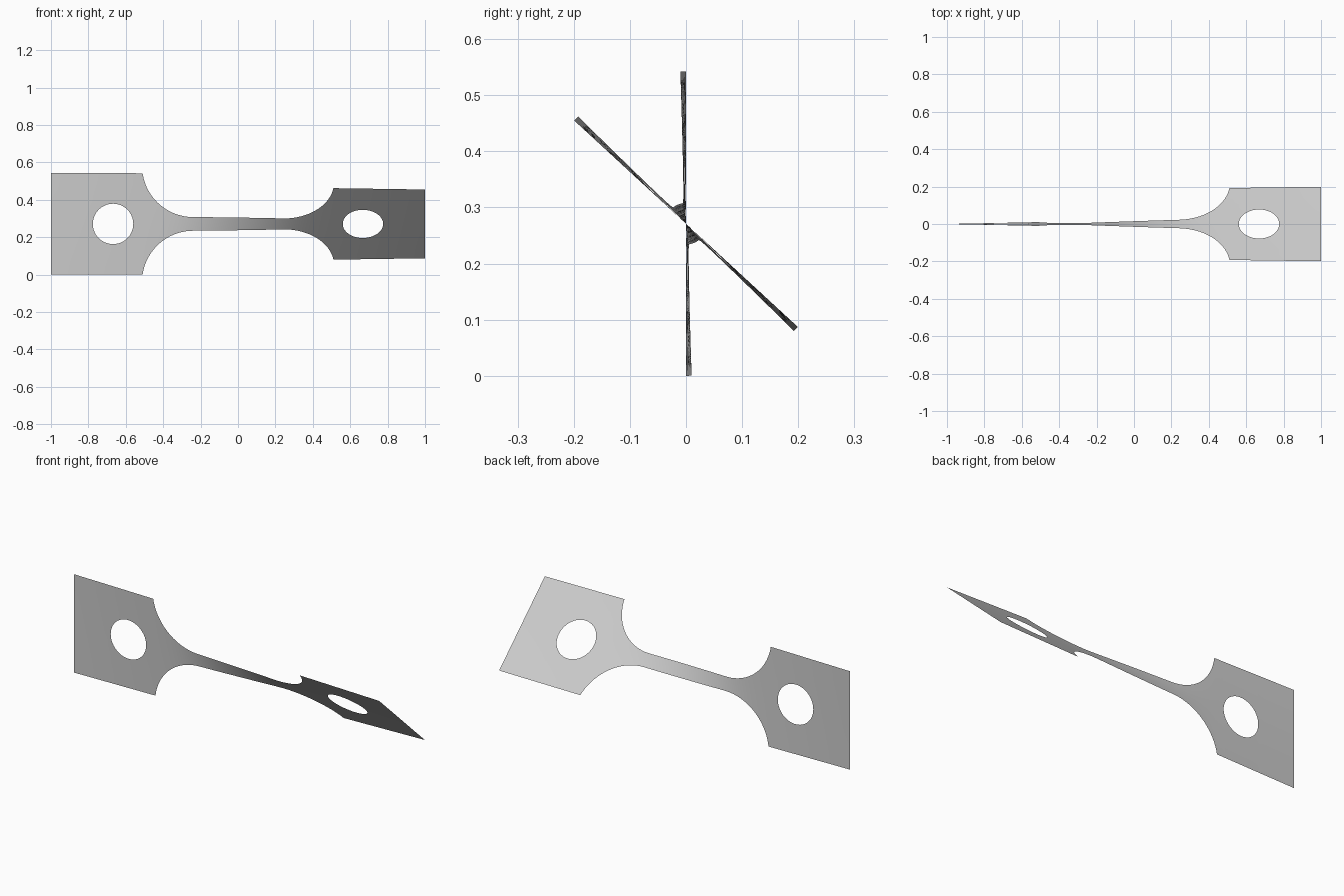
import bpy, bmesh, math

cube = bpy.data.objects.get("Cube")
if cube:
    bpy.data.objects.remove(cube, do_unlink=True)

# Main dimensions of the thin twisted test strip
HEAD = 0.271                      # half height of the wide ends
STEM = 0.037                      # half height of the narrow middle
FILLET_X, CORNER_X = 0.24, 0.51   # where the curved shoulder starts and ends
HOLE_X, HOLE_R = 0.668, 0.108
TWIST = math.radians(47.3)
RISE, RUN = HEAD - STEM, CORNER_X - FILLET_X
RADIUS = (RUN ** 2 + RISE ** 2) / (2 * RISE)


def half_height(x):
    """Outer edge of the strip."""
    x = abs(x)
    if x <= FILLET_X:
        return STEM
    if x >= CORNER_X:
        return HEAD
    return STEM + RADIUS - math.sqrt(RADIUS ** 2 - (x - FILLET_X) ** 2)


def gap(x):
    """Half height of the round hole."""
    return math.sqrt(max(0, HOLE_R ** 2 - (abs(x) - HOLE_X) ** 2))


def spread(a, b, n):
    return [a + (b - a) * i / n for i in range(n)]


# Cross-section positions, closer together on the curves
sweep = math.asin(RUN / RADIUS)
half = spread(0, FILLET_X, 16)
half += [FILLET_X + RADIUS * math.sin(t) for t in spread(0, sweep, 24)]
half += spread(CORNER_X, HOLE_X - HOLE_R, 3)
half += [HOLE_X - HOLE_R * math.cos(t) for t in spread(0, math.pi, 32)]
half += spread(HOLE_X + HOLE_R, 1, 6) + [1]
stations = [-x for x in reversed(half[1:])] + half

# Twist builds up faster where the strip is narrow
angles = [0]
for a, b in zip(stations, stations[1:]):
    angles.append(angles[-1] + (b - a) * half_height((a + b) / 2) ** -1.3)
angles = [a * TWIST / angles[-1] for a in angles]

# Upper and lower bands of the sheet, joined along the centre line
bm = bmesh.new()
BANDS = 4
for side in (1, -1):
    previous = None
    for x, angle in zip(stations, angles):
        inner, outer = gap(x), half_height(x)
        column = []
        for k in range(BANDS + 1):
            s = side * (inner + (outer - inner) * k / BANDS)
            column.append(bm.verts.new((x, -s * math.sin(angle), HEAD + s * math.cos(angle))))
        if previous:
            for k in range(BANDS):
                face = [previous[k], column[k], column[k + 1], previous[k + 1]]
                bm.faces.new(face if side > 0 else face[::-1])
        previous = column
bmesh.ops.remove_doubles(bm, verts=bm.verts, dist=0.00005)
for face in bm.faces:
    face.smooth = True

mesh = bpy.data.meshes.new("twisted_strip")
bm.to_mesh(mesh)
bm.free()
strip = bpy.data.objects.new("twisted_strip", mesh)
bpy.context.collection.objects.link(strip)

# Plain grey metal
grey = bpy.data.materials.new("plain_grey")
grey.use_nodes = True
colour = (0.6, 0.6, 0.6, 1)
grey.diffuse_color = colour
grey.node_tree.nodes["Principled BSDF"].inputs["Base Color"].default_value = colour
mesh.materials.append(grey)
